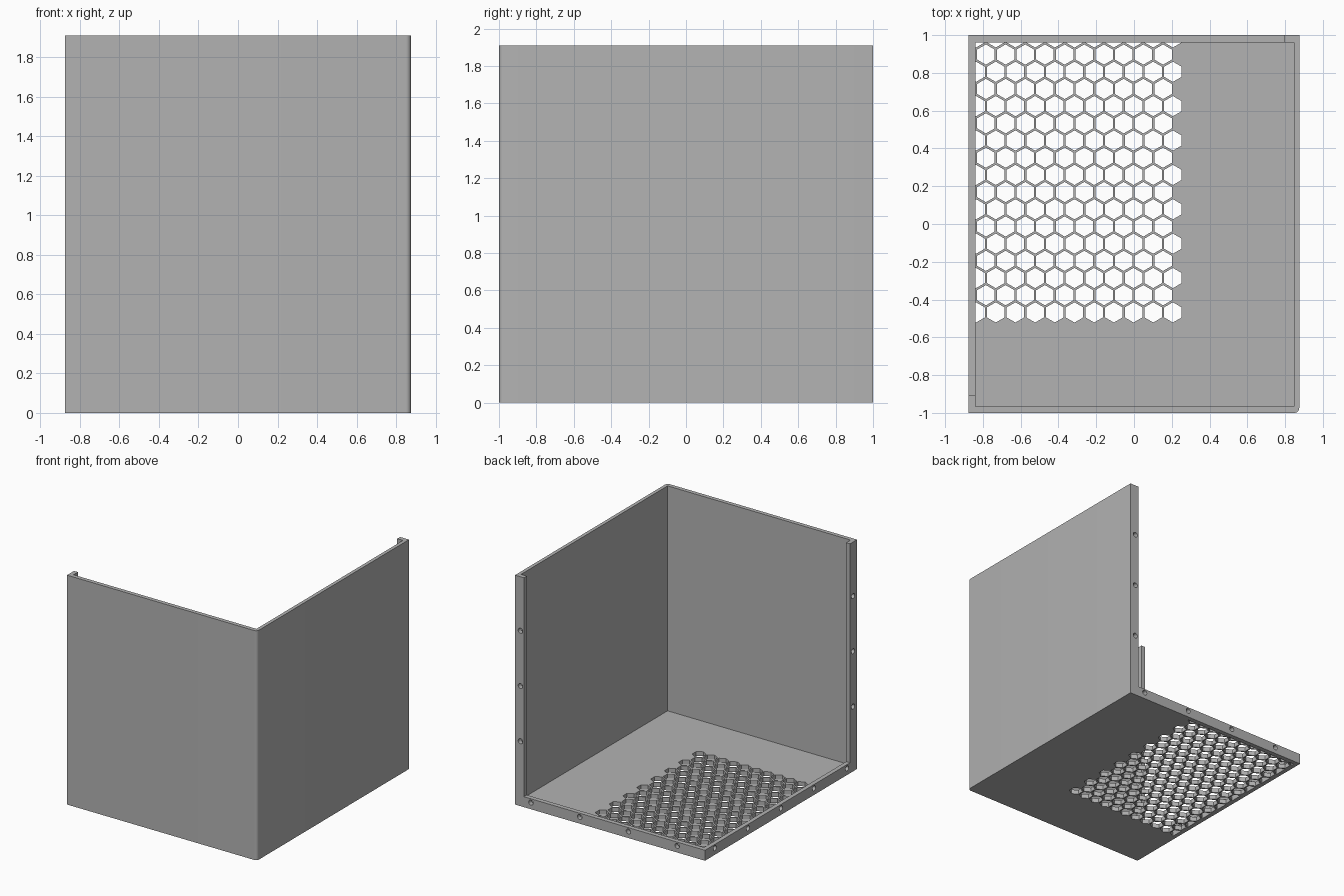
import bpy, bmesh
from math import pi, cos, sin, radians
from mathutils import Vector

if "Cube" in bpy.data.objects:
    bpy.data.objects.remove(bpy.data.objects["Cube"], do_unlink=True)

grey = bpy.data.materials.new("plain_grey")
grey.use_nodes = True
colour = (0.45, 0.45, 0.45, 1)
grey.diffuse_color = colour
grey.node_tree.nodes["Principled BSDF"].inputs["Base Color"].default_value = colour

# Overall extents, inner faces and heights
X, Y, H = 0.875, 1.0, 1.91
LEFT, RIGHT, FRONT, BACK = -0.839, 0.846, -0.966, 0.962
RIM_H, FLOOR_H = 0.087, 0.037
FLANGE_X, FLANGE_Y = 0.793, -0.908


def add_prism(bm, points, z0, z1):
    """Extrude a counter-clockwise outline from z0 to z1."""
    face = bm.faces.new([bm.verts.new((x, y, z0)) for x, y in points])
    ext = bmesh.ops.extrude_face_region(bm, geom=[face])["geom"]
    top = [v for v in ext if isinstance(v, bmesh.types.BMVert)]
    bmesh.ops.translate(bm, verts=top, vec=(0, 0, z1 - z0))


def make_object(name, bm):
    bmesh.ops.recalc_face_normals(bm, faces=bm.faces)
    mesh = bpy.data.meshes.new(name)
    bm.to_mesh(mesh)
    bm.free()
    mesh.materials.append(grey)
    obj = bpy.data.objects.new(name, mesh)
    bpy.context.collection.objects.link(obj)
    return obj


def prism(name, points, z0, z1):
    bm = bmesh.new()
    add_prism(bm, points, z0, z1)
    return make_object(name, bm)


def cut(obj, cutter):
    """Subtract the cutter, bake the result and discard the cutter."""
    mod = obj.modifiers.new("holes", 'BOOLEAN')
    mod.operation, mod.solver, mod.object = 'DIFFERENCE', 'EXACT', cutter
    graph = bpy.context.evaluated_depsgraph_get()
    mesh = bpy.data.meshes.new_from_object(obj.evaluated_get(graph))
    obj.modifiers.clear()
    obj.data = mesh
    bpy.data.objects.remove(cutter, do_unlink=True)


def screw_cutter(holes):
    """Cylinders given as (centre, axis)."""
    bm = bmesh.new()
    for centre, axis in holes:
        turn = Vector((0, 0, 1)).rotation_difference(Vector(axis)).to_matrix().to_4x4()
        turn.translation = centre
        bmesh.ops.create_cone(bm, cap_ends=True, segments=20, radius1=0.021,
                              radius2=0.021, depth=0.1, matrix=turn)
    cutter = make_object("screw_hole_cutter", bm)
    cutter.hide_render = True
    return cutter


# Two tall walls in one profile, with a rounded corner and end flanges
r = 0.026
corner = [(X - r + r * cos(a), -Y + r + r * sin(a))
          for a in (radians(-90 + 15 * i) for i in range(7))]
walls = prism("corner_walls", [(-X, -Y)] + corner + [
    (X, Y), (FLANGE_X, Y), (FLANGE_X, BACK), (RIGHT, BACK), (RIGHT, FRONT),
    (LEFT, FRONT), (LEFT, FLANGE_Y), (-X, FLANGE_Y)], 0, H)
heights = [0.54, 1.0, 1.46]
cut(walls, screw_cutter([((0.825, Y, z), (0, 1, 0)) for z in heights] +
                        [((-X, -0.948, z), (1, 0, 0)) for z in heights]))

# Low rim along the two open sides
rim = prism("floor_rim", [(-X, FLANGE_Y), (LEFT, FLANGE_Y), (LEFT, BACK),
                          (FLANGE_X, BACK), (FLANGE_X, Y), (-X, Y)], 0, RIM_H)
cut(rim, screw_cutter(
    [((0.728 - 0.449 * i, Y, 0.055), (0, 1, 0)) for i in range(4)] +
    [((-X, 0.87 - 0.435 * i, 0.055), (1, 0, 0)) for i in range(5)]))

# Floor with a honeycomb vent
floor = prism("vented_floor", [(LEFT, FRONT), (RIGHT, FRONT),
                               (RIGHT, BACK), (LEFT, BACK)], 0, FLOOR_H)
pitch, row_step, radius = 0.1042, 0.091, 0.0535
bm = bmesh.new()
for row in range(-1, 16):
    shifted = row % 2
    y = 0.897 - row * row_step
    for col in range(11 if shifted else 10):
        x = -0.784 + (col - 0.5 * shifted) * pitch
        add_prism(bm, [(x + radius * cos(a), y + radius * sin(a))
                       for a in (pi / 6 + k * pi / 3 for k in range(6))],
                  -0.05, 0.1)
honeycomb = make_object("honeycomb_cutter", bm)
honeycomb.hide_render = True
cut(floor, honeycomb)

# Smooth the rounded corner and screw holes, keeping edges sharp
for obj in bpy.context.view_layer.objects:
    obj.select_set(obj in (walls, rim))
bpy.context.view_layer.objects.active = walls
bpy.ops.object.shade_smooth_by_angle(angle=radians(25))
